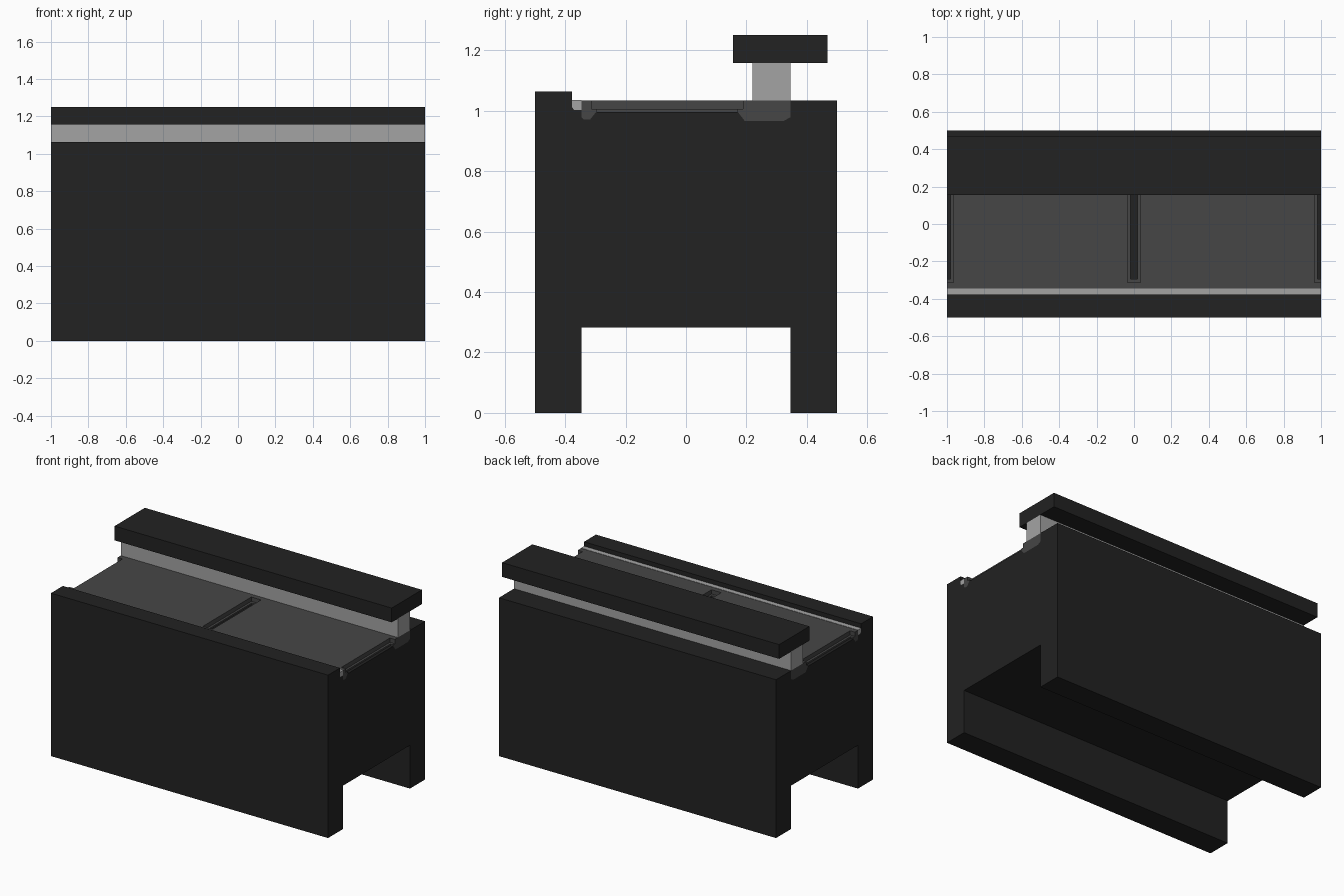
import bpy, bmesh

if "Cube" in bpy.data.objects:
    bpy.data.objects.remove(bpy.data.objects["Cube"], do_unlink=True)


def material(name, value):
    m = bpy.data.materials.new(name)
    m.use_nodes = True
    color = (value, value, value, 1)
    m.diffuse_color = color
    m.node_tree.nodes["Principled BSDF"].inputs["Base Color"].default_value = color
    return m


dark = material("charcoal", 0.016)
grey = material("mid grey", 0.061)
light = material("light grey", 0.371)


def prism(name, profile, mat, x0=-1.0, x1=1.0):
    """Extrude a (y, z) profile along x."""
    bm = bmesh.new()
    face = bm.faces.new([bm.verts.new((x0, y, z)) for y, z in profile])
    ext = bmesh.ops.extrude_face_region(bm, geom=[face])
    verts = [g for g in ext["geom"] if isinstance(g, bmesh.types.BMVert)]
    bmesh.ops.translate(bm, verts=verts, vec=(x1 - x0, 0, 0))
    bmesh.ops.recalc_face_normals(bm, faces=bm.faces)
    mesh = bpy.data.meshes.new(name)
    bm.to_mesh(mesh)
    bm.free()
    mesh.materials.append(mat)
    ob = bpy.data.objects.new(name, mesh)
    bpy.context.collection.objects.link(ob)
    return ob


def rect(y0, z0, y1, z1):
    return [(y0, z0), (y1, z0), (y1, z1), (y0, z1)]


# Underside of the deck plate, shared with the seat cut in the body
bed = [(-0.345, 0.978), (-0.338, 0.97), (-0.318, 0.97), (-0.298, 0.995),
       (0.172, 0.995), (0.195, 0.965), (0.322, 0.965), (0.345, 0.978)]
# Lower edge of the front trim strip
trim = [(-0.377, 1.035), (-0.377, 1.011), (-0.37, 1.002), (-0.345, 1.002)]

# Body: channel-shaped block with a raised front lip
prism("body", [(-0.5, 0), (-0.345, 0), (-0.345, 0.283), (0.345, 0.283),
               (0.345, 0), (0.5, 0), (0.5, 1.033), (0.345, 1.033)]
      + bed[::-1] + trim[::-1] + [(-0.377, 1.063), (-0.5, 1.063)], dark)

# Deck plate with stepped slots at the middle and both ends
deck = prism("deck_plate", bed + [(0.345, 1.033), (-0.345, 1.033)], grey)
for x in (-1, 0, 1):
    for half, profile in ((0.035, rect(-0.313, 1.005, 0.188, 1.1)),
                          (0.02, rect(-0.295, 0.95, 0.17, 1.1))):
        cutter = prism("slot_cutter", profile, grey, x - half, x + half)
        cutter.hide_render = True
        mod = deck.modifiers.new("slot", "BOOLEAN")
        mod.operation = "DIFFERENCE"
        mod.solver = "EXACT"
        mod.object = cutter
        bpy.context.view_layer.objects.active = deck
        bpy.ops.object.modifier_apply(modifier=mod.name)
        bpy.data.objects.remove(cutter, do_unlink=True)

# Light trim strip behind the front lip
prism("front_trim", trim + [(-0.345, 1.035)], light)

# Rear rail: light web carrying a dark cap
prism("rail_web", rect(0.22, 1.033, 0.345, 1.157), light)
prism("rail_cap", rect(0.156, 1.157, 0.468, 1.25), dark)
